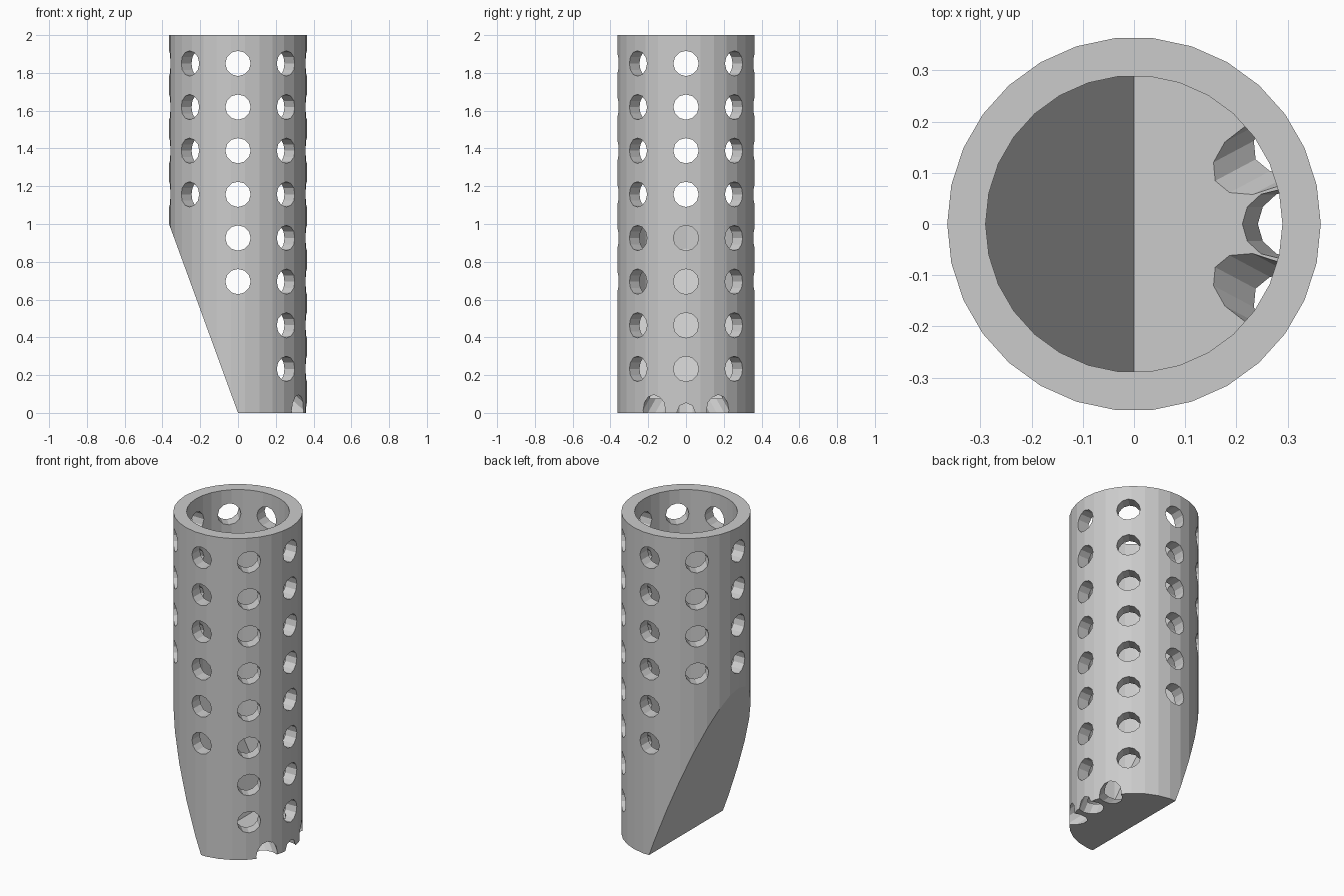
import bpy, bmesh, math
from mathutils import Vector, Matrix

if "Cube" in bpy.data.objects:
    bpy.data.objects.remove(bpy.data.objects["Cube"])

R_OUT, R_IN, HEIGHT, FLOOR = 0.365, 0.29, 2.0, 0.075
HOLE_R, HOLE_SIDES = 0.067, 12
TOP_ROW, ROW_STEP = 1.85, 0.231


def add_object(name, bm):
    bmesh.ops.recalc_face_normals(bm, faces=bm.faces)
    mesh = bpy.data.meshes.new(name)
    bm.to_mesh(mesh)
    bm.free()
    obj = bpy.data.objects.new(name, mesh)
    bpy.context.collection.objects.link(obj)
    return obj


def slanted_cylinder(name, radius, z0, z1):
    """30-sided cylinder whose lower left side is sliced off at a slant."""
    bm = bmesh.new()
    rings = []
    for z in (z0, z1):
        rings.append([bm.verts.new((radius * math.cos(i * math.tau / 30),
                                    radius * math.sin(i * math.tau / 30), z))
                      for i in range(30)])
    for i in range(30):
        j = (i + 1) % 30
        bm.faces.new((rings[0][i], rings[0][j], rings[1][j], rings[1][i]))
    bm.faces.new(rings[0][::-1])
    bm.faces.new(rings[1])
    cut = bmesh.ops.bisect_plane(bm, geom=bm.verts[:] + bm.edges[:] + bm.faces[:],
                                 plane_co=(0, 0, z0), plane_no=(-1, 0, -R_OUT),
                                 clear_outer=True)
    edges = [e for e in cut["geom_cut"] if isinstance(e, bmesh.types.BMEdge)]
    bmesh.ops.contextual_create(bm, geom=edges)
    return add_object(name, bm)


def add_drill(bm, start, end):
    """Cylinder between two points."""
    axis = end - start
    turn = axis.to_track_quat('Z', 'Y').to_matrix().to_4x4()
    bmesh.ops.create_cone(bm, cap_ends=True, segments=HOLE_SIDES,
                          radius1=HOLE_R, radius2=HOLE_R, depth=axis.length,
                          matrix=Matrix.Translation((start + end) / 2) @ turn)


def subtract(target, cutter):
    cutter.hide_render = True
    mod = target.modifiers.new("cut", 'BOOLEAN')
    mod.operation = 'DIFFERENCE'
    mod.solver = 'EXACT'
    mod.use_self = True
    mod.object = cutter
    bpy.context.view_layer.objects.active = target
    bpy.ops.object.modifier_apply(modifier=mod.name)
    bpy.data.objects.remove(cutter)


# Tube with a closed, slanted bottom
tube = slanted_cylinder("perforated_tube", R_OUT, 0, HEIGHT)
subtract(tube, slanted_cylinder("bore", R_IN, FLOOR, HEIGHT + 0.1))

# Side holes: eight columns, shorter above the slant
bm = bmesh.new()
for column, rows in enumerate((8, 8, 6, 4, 4, 4, 6, 8)):
    a = column * math.pi / 4
    out = Vector((math.cos(a), math.sin(a), 0))
    for row in range(rows):
        z = Vector((0, 0, TOP_ROW - row * ROW_STEP))
        add_drill(bm, out * 0.24 + z, out * 0.45 + z)
subtract(tube, add_object("side_holes", bm))

# Drain holes drilled down through the corner of the floor
for azimuth, slope in ((-28, 40), (0, 68), (28, 40)):
    a, s = math.radians(azimuth), math.radians(slope)
    out = Vector((math.cos(a), math.sin(a), 0))
    corner = out * 0.284 + Vector((0, 0, FLOOR))
    down = out * math.cos(s) - Vector((0, 0, math.sin(s)))
    bm = bmesh.new()
    add_drill(bm, corner - down * 0.13, corner + down * 0.35)
    subtract(tube, add_object("drain_hole", bm))

# Plain grey finish
grey = bpy.data.materials.new("grey")
grey.diffuse_color = (0.6, 0.6, 0.6, 1)
grey.use_nodes = True
grey.node_tree.nodes["Principled BSDF"].inputs["Base Color"].default_value = grey.diffuse_color
tube.data.materials.clear()
tube.data.materials.append(grey)
for face in tube.data.polygons:
    face.material_index = 0
    face.use_smooth = False
